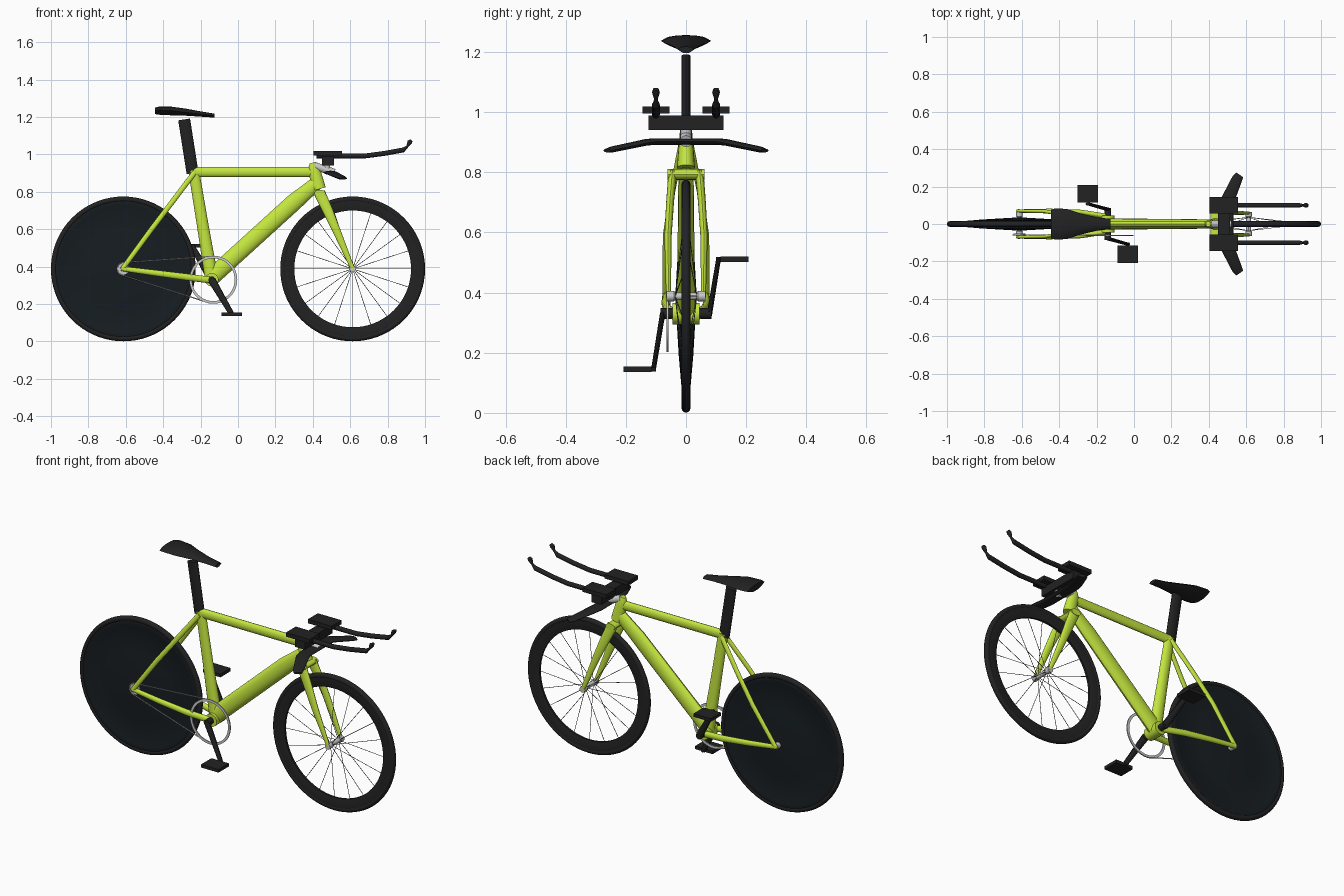
import bpy, bmesh
from math import sin, cos, pi, radians
from mathutils import Vector as V


def material(name, r, g, b):
    m = bpy.data.materials.new(name)
    m.diffuse_color = (r, g, b, 1)
    return m


LIME = material("lime", 0.56, 0.80, 0.05)
BLACK = material("black", 0.016, 0.016, 0.017)
DISC = material("disc_black", 0.008, 0.012, 0.015)
WIRE = material("wire", 0.12, 0.12, 0.12)


def finish(name, bm, mat=None, angle=35):
    bmesh.ops.recalc_face_normals(bm, faces=bm.faces)
    me = bpy.data.meshes.new(name)
    bm.to_mesh(me)
    bm.free()
    for p in me.polygons:
        p.use_smooth = True
    me.set_sharp_from_angle(angle=radians(angle))
    if mat:
        me.materials.append(mat)
    ob = bpy.data.objects.new(name, me)
    bpy.context.collection.objects.link(ob)
    return ob


def skin(bm, rings, loop=False):
    rings = [[bm.verts.new(p) for p in r] for r in rings]
    n = len(rings[0])
    for a, b in zip(rings, rings[1:] + (rings[:1] if loop else [])):
        for j in range(n):
            bm.faces.new((a[j], a[(j + 1) % n], b[(j + 1) % n], b[j]))
    if not loop:
        bm.faces.new(rings[0])
        bm.faces.new(rings[-1])


def add_tube(bm, pts, sizes, ref=(0, 1, 0), n=16):
    # elliptical sweep; size = (half depth, half width along ref)
    pts, ref, rings = [V(p) for p in pts], V(ref), []
    for i, p in enumerate(pts):
        t = (pts[min(i + 1, len(pts) - 1)] - pts[max(i - 1, 0)]).normalized()
        b = (ref - t * ref.dot(t)).normalized()
        a = b.cross(t)
        sa, sb = sizes[i] if isinstance(sizes, list) else sizes
        rings.append([p + a * sa * cos(2 * pi * k / n) + b * sb * sin(2 * pi * k / n) for k in range(n)])
    skin(bm, rings)


def tube(name, pts, sizes, mat=None, ref=(0, 1, 0), n=16):
    bm = bmesh.new()
    add_tube(bm, pts, sizes, ref, n)
    return finish(name, bm, mat)


def lathe(name, centre, profile, mat=None, segs=72):
    # closed (radius, y) profile turned about the y axis
    bm, (cx, cy, cz) = bmesh.new(), centre
    skin(bm, [[V((cx + r * cos(2 * pi * i / segs), cy + y, cz + r * sin(2 * pi * i / segs)))
               for r, y in profile] for i in range(segs)], True)
    return finish(name, bm, mat)


def box(name, lo, hi, mat):
    bm = bmesh.new()
    bmesh.ops.create_cube(bm, size=1)
    for v in bm.verts:
        v.co = V([(a + b) / 2 + c * (b - a) for a, b, c in zip(lo, hi, v.co)])
    return finish(name, bm, mat)


WX, WZ, R = 0.613, 0.388, 0.387
SIDES = (("right", -1), ("left", 1))

# wheels: tyres, hubs
for name, x in (("front", WX), ("rear", -WX)):
    tyre = [(R - 0.015 + 0.015 * cos(2 * pi * k / 12), 0.015 * sin(2 * pi * k / 12)) for k in range(12)]
    lathe(name + "_tyre", (x, 0, WZ), tyre, BLACK)
    tube(name + "_hub", [(x, y, WZ) for y in (-0.065, -0.04, -0.035, 0.035, 0.04, 0.065)],
         [(0.017, 0.017), (0.017, 0.017), (0.013, 0.013), (0.013, 0.013), (0.017, 0.017), (0.017, 0.017)],
         None, (0, 0, 1))

# front rim and spokes
lathe("front_rim", (WX, 0, WZ), [(0.366, 0.012), (0.34, 0.013), (0.312, 0.006),
                                 (0.312, -0.006), (0.34, -0.013), (0.366, -0.012)], BLACK)
bm = bmesh.new()
for i in range(20):
    a, s = 2 * pi * i / 20, (-1) ** i
    d = V((cos(a), 0, sin(a)))
    add_tube(bm, [V((WX, 0.035 * s, WZ)) + d * 0.01, V((WX, 0, WZ)) + d * 0.318], (0.0015, 0.0015), n=6)
finish("front_spokes", bm, WIRE)

# rear disc wheel
half = [(0.366, 0.011), (0.345, 0.015), (0.338, 0.012), (0.2, 0.024), (0.03, 0.034), (0.004, 0.034)]
lathe("rear_disc", (-WX, 0, WZ), half + [(r, -y) for r, y in reversed(half)], DISC)

# main frame
BB = (-0.14, 0, 0.33)
tube("seat_tube", [(-0.237, 0, 0.915), (-0.19, 0, 0.63), BB], [(0.029, 0.018), (0.031, 0.021), (0.036, 0.028)], LIME)
tube("top_tube", [(-0.235, 0, 0.906), (0.41, 0, 0.906)], (0.027, 0.017), LIME)
tube("down_tube", [(0.425, 0, 0.85), (0.3, 0, 0.745), (-0.14, 0, 0.345)],
     [(0.036, 0.024), (0.046, 0.026), (0.046, 0.03)], LIME)
tube("head_tube", [(0.397, 0, 0.955), (0.403, 0, 0.93), (0.41, 0, 0.905), (0.434, 0, 0.815)],
     [(0.014, 0.014), (0.029, 0.021), (0.033, 0.023), (0.036, 0.03)], LIME)
tube("bottom_bracket", [(-0.14, -0.045, 0.33), (-0.14, 0.045, 0.33)], (0.036, 0.036), LIME, (0, 0, 1))
tube("fork_crown", [(0.438, -0.062, 0.793), (0.438, 0.062, 0.793)], (0.03, 0.018), LIME, (0, 0, 1))

for side, s in SIDES:
    # fork and stays
    tube(side + "_fork_leg", [(0.436, 0.045 * s, 0.795), (0.48, 0.053 * s, 0.70), (0.53, 0.06 * s, 0.585), (0.615, 0.058 * s, 0.385)],
         [(0.031, 0.014), (0.027, 0.013), (0.021, 0.012), (0.011, 0.008)], LIME)
    tube(side + "_chain_stay", [(-0.625, 0.068 * s, 0.39), (-0.45, 0.07 * s, 0.367), (-0.28, 0.063 * s, 0.345), (-0.13, 0.038 * s, 0.326)],
         [(0.013, 0.01), (0.016, 0.012), (0.018, 0.013), (0.018, 0.014)], LIME)
    tube(side + "_seat_stay", [(-0.62, 0.07 * s, 0.385), (-0.47, 0.067 * s, 0.59), (-0.36, 0.046 * s, 0.735), (-0.235, 0.014 * s, 0.9)],
         [(0.013, 0.009), (0.014, 0.01), (0.014, 0.01), (0.014, 0.01)], LIME)
    # crank and pedal
    px, pz = -0.14 - 0.107 * s, 0.328 + 0.183 * s
    tube(side + "_crank", [(-0.14, 0.078 * s, 0.328), (px, 0.108 * s, pz)], [(0.021, 0.009), (0.014, 0.008)], BLACK, n=12)
    box(side + "_pedal", (px - 0.055, min(0.115 * s, 0.208 * s), pz - 0.009),
        (px + 0.055, max(0.115 * s, 0.208 * s), pz + 0.009), BLACK)
    tube(side + "_pedal_axle", [(px, 0.1 * s, pz), (px, 0.13 * s, pz)], (0.008, 0.008), BLACK, (0, 0, 1))
    # arm pad, extension bar and shifter
    box(side + "_arm_pad", (0.405, 0.1 * s - 0.045, 0.995), (0.555, 0.1 * s + 0.045, 1.018), BLACK)
    tube(side + "_extension", [(0.42, 0.1 * s, 0.992), (0.68, 0.1 * s, 0.992), (0.78, 0.1 * s, 1.005), (0.885, 0.1 * s, 1.024)],
         (0.013, 0.013), BLACK)
    tube(side + "_shifter", [(0.88, 0.1 * s, 1.022), (0.905, 0.1 * s, 1.042), (0.918, 0.1 * s, 1.066), (0.928, 0.1 * s, 1.076)],
         [(0.013, 0.013), (0.006, 0.006), (0.013, 0.013), (0.007, 0.01)], BLACK)

tube("crank_axle", [(-0.14, -0.085, 0.33), (-0.14, 0.085, 0.33)], (0.018, 0.018), BLACK, (0, 0, 1))

# chainring, cog and chain
lathe("chainring", (-0.132, -0.062, 0.33), [(0.128, 0.003), (0.114, 0.003), (0.114, -0.003), (0.128, -0.003)])
lathe("rear_cog", (-WX, -0.055, WZ), [(0.032, 0.003), (0.01, 0.003), (0.01, -0.003), (0.032, -0.003)], None, 24)
bm = bmesh.new()
cog = [(-WX + 0.034 * cos(a), -0.06, WZ + 0.034 * sin(a)) for a in (radians(100 + 20 * k) for k in range(9))]
add_tube(bm, [(-0.132, -0.06, 0.455)] + cog + [(-0.15, -0.06, 0.205)], (0.003, 0.003), n=6)
finish("chain", bm)

# seat post and saddle
tube("seat_post", [(-0.288, 0, 1.187), (-0.243, 0, 0.9)], (0.032, 0.015), BLACK)
bm = bmesh.new()
rings = []
for x, w, zt, ze, zb in ((-0.445, 0.076, 1.25, 1.235, 1.216), (-0.42, 0.084, 1.256, 1.237, 1.212),
                         (-0.355, 0.08, 1.255, 1.234, 1.209), (-0.28, 0.055, 1.245, 1.225, 1.207),
                         (-0.2, 0.036, 1.23, 1.215, 1.202), (-0.125, 0.027, 1.218, 1.208, 1.197)):
    right = [(0.35, zt - 0.001), (0.7, ze + 0.7 * (zt - ze)), (1, ze), (0.75, ze - 0.45 * (ze - zb)), (0.35, zb)]
    rings.append([V((x, 0, zt))] + [V((x, k * w, z)) for k, z in right]
                 + [V((x, 0, zb))] + [V((x, -k * w, z)) for k, z in reversed(right)])
skin(bm, rings)
finish("saddle", bm, BLACK, 50)

# stem and base bar
tube("stem", [(0.408, 0, 0.94), (0.45, 0, 0.925), (0.515, 0, 0.903)], (0.02, 0.02))
tube("base_bar", [(0.565, -0.262, 0.872), (0.553, -0.245, 0.876), (0.502, -0.13, 0.9), (0.495, -0.1, 0.902),
                  (0.495, 0.1, 0.902), (0.502, 0.13, 0.9), (0.553, 0.245, 0.876), (0.565, 0.262, 0.872)],
     [(0.022, 0.006), (0.028, 0.01), (0.036, 0.011), (0.036, 0.011)] + [(0.036, 0.011)] * 2 + [(0.028, 0.01), (0.022, 0.006)],
     BLACK, (0, 0, 1))
box("pad_bridge", (0.45, -0.125, 0.94), (0.512, 0.125, 0.988), BLACK)
tube("bridge_riser", [(0.475, 0, 0.9), (0.475, 0, 0.95)], (0.018, 0.018))
